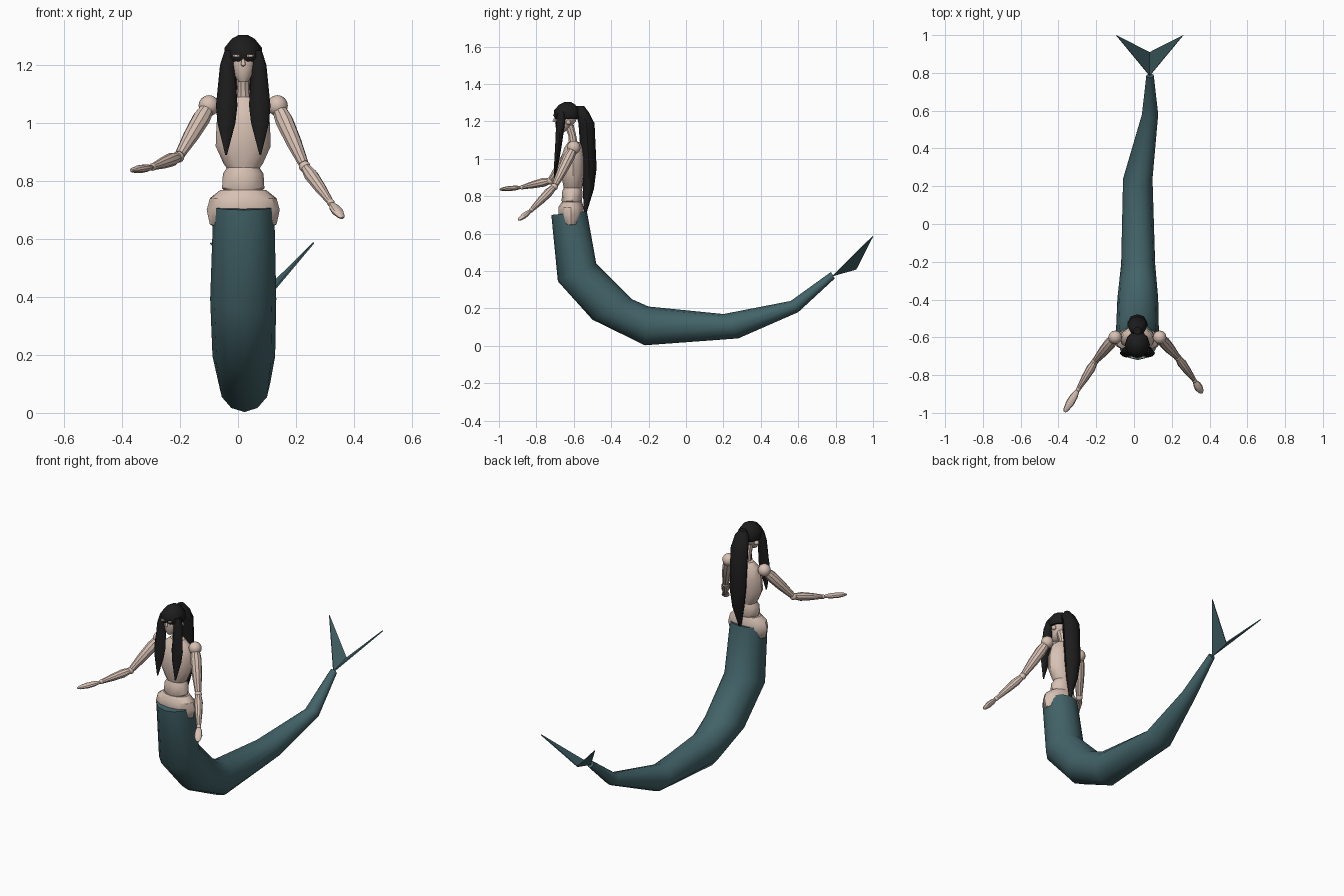
import bpy, bmesh, math
from mathutils import Vector

cube = bpy.data.objects.get("Cube")
if cube:
    bpy.data.objects.remove(cube)


def material(name, colour):
    m = bpy.data.materials.new(name)
    m.use_nodes = True
    m.diffuse_color = (*colour, 1)
    m.node_tree.nodes["Principled BSDF"].inputs["Base Color"].default_value = (*colour, 1)
    return m


SKIN = material("skin", (0.68, 0.53, 0.45))
TEAL = material("tail_teal", (0.055, 0.125, 0.14))
BLACK = material("hair_black", (0.012, 0.012, 0.012))
CX = 0.018  # middle of the upper body


def finish(name, bm, mat, angle=35):
    bmesh.ops.recalc_face_normals(bm, faces=bm.faces)
    mesh = bpy.data.meshes.new(name)
    bm.to_mesh(mesh)
    bm.free()
    mesh.materials.append(mat)
    ob = bpy.data.objects.new(name, mesh)
    bpy.context.collection.objects.link(ob)
    bpy.ops.object.select_all(action="DESELECT")
    ob.select_set(True)
    bpy.context.view_layer.objects.active = ob
    bpy.ops.object.shade_smooth_by_angle(angle=math.radians(angle))
    return ob


def loft(name, rings, mat, sides=12, angle=35):
    """Skin elliptical rings given as (centre, half axis, half axis)."""
    bm = bmesh.new()
    loops = []
    for c, u, v in rings:
        turns = [2 * math.pi * i / sides for i in range(sides)]
        loops.append([bm.verts.new(c + u * math.cos(t) + v * math.sin(t)) for t in turns])
    for a, b in zip(loops, loops[1:]):
        for i in range(sides):
            j = (i + 1) % sides
            bm.faces.new((a[i], a[j], b[j], b[i]))
    bm.faces.new(loops[0])
    bm.faces.new(loops[-1])
    return finish(name, bm, mat, angle)


def stack(name, levels, mat, x=CX, sides=12, angle=35):
    """Upright form from levels of (z, y, half width, half depth, x shift)."""
    rings = []
    for z, y, rx, ry, *dx in levels:
        c = Vector((x + (dx[0] if dx else 0), y, z))
        rings.append((c, Vector((rx, 0, 0)), Vector((0, ry, 0))))
    return loft(name, rings, mat, sides, angle)


def limb(name, a, b, radii, flat=1.0):
    """Tapered limb from a to b with radii as (fraction, radius)."""
    a, b = Vector(a), Vector(b)
    d = (b - a).normalized()
    u = d.cross(Vector((0, 0, 1))).normalized()
    v = d.cross(u)
    loft(name, [(a.lerp(b, t), u * r, v * r * flat) for t, r in radii], SKIN, 10)


def ball(name, centre, r):
    bm = bmesh.new()
    bmesh.ops.create_uvsphere(bm, u_segments=12, v_segments=8, radius=r)
    bmesh.ops.translate(bm, verts=bm.verts, vec=centre)
    finish(name, bm, SKIN, 50)


# Tail: front/lower edge (y, z), back/upper edge (y, z), middle x, half width
tail = [((-.72, .70), (-.53, .72), .02, .105),
        ((-.685, .345), (-.48, .44), .018, .114),
        ((-.50, .14), (-.29, .25), .02, .108),
        ((-.22, .003), (-.20, .21), .022, .09),
        ((.28, .04), (.20, .17), .02, .078),
        ((.60, .18), (.56, .24), .085, .043),
        ((.795, .36), (.775, .395), .085, .02)]
rings = []
for lo, hi, x, w in tail:
    p, q = Vector((x, *lo)), Vector((x, *hi))
    rings.append(((p + q) / 2, Vector((w, 0, 0)), (q - p) / 2))
loft("fish_tail", rings, TEAL, 12, 50)

# Tail fins: thin triangular blades
for side, label in ((1, "left"), (-1, "right")):
    bm = bmesh.new()
    root, notch = Vector((.083, .785, .375)), Vector((.083, .91, .41))
    tip = Vector((.083 + side * .178, 1, .587))
    n = (tip - root).cross(notch - root).normalized() * .003
    front = [bm.verts.new(p + n) for p in (root, tip, notch)]
    back = [bm.verts.new(p - n) for p in (root, tip, notch)]
    bm.faces.new(front)
    bm.faces.new(back[::-1])
    for i in range(3):
        j = (i + 1) % 3
        bm.faces.new((front[i], back[i], back[j], front[j]))
    finish(label + "_tail_fin", bm, TEAL, 20)

# Body segments
stack("hips", [(.625, -.615, .07, .04), (.65, -.615, .115, .055), (.70, -.615, .126, .068),
               (.74, -.615, .115, .068), (.768, -.61, .08, .055)], SKIN)
stack("waist", [(.75, -.61, .05, .045), (.775, -.61, .073, .055),
                (.825, -.608, .07, .054), (.855, -.605, .05, .045)], SKIN)
stack("chest", [(.835, -.605, .05, .045), (.86, -.605, .068, .052), (.92, -.605, .095, .063),
                (1.0, -.605, .092, .065), (1.06, -.6, .08, .05), (1.09, -.598, .045, .032)], SKIN)
stack("neck", [(1.06, -.6, .027, .027), (1.12, -.607, .022, .022), (1.18, -.625, .024, .026)],
      SKIN, sides=10)

# Head
stack("head", [(1.142, -.668, .016, .016), (1.165, -.658, .034, .038), (1.2, -.645, .046, .056),
               (1.24, -.638, .052, .062), (1.275, -.635, .04, .05)], SKIN, angle=50)
limb("nose", (CX, -.697, 1.225), (CX, -.708, 1.197), [(0, .004), (.8, .008), (1, .005)])
for side, label in ((1, "left"), (-1, "right")):
    ball(label + "_ear", (CX + side * .046, -.628, 1.195), .014)

# Hair cap, back fall and two front locks
stack("hair_cap", [(1.212, -.635, .058, .064), (1.225, -.638, .066, .071), (1.26, -.638, .064, .07),
                   (1.29, -.635, .04, .045), (1.304, -.633, .015, .018)], BLACK, sides=10, angle=50)
stack("back_hair", [(1.283, -.565, .02, .02), (1.25, -.555, .045, .035), (1.19, -.532, .054, .043),
                    (.95, -.518, .05, .04), (.84, -.522, .036, .03), (.715, -.538, .006, .008)],
      BLACK, sides=8, angle=50)
for side, label in ((1, "left"), (-1, "right")):
    levels = [(1.25, -.665, .018, .022, side * .046), (1.2, -.67, .026, .024, side * .054),
              (1.06, -.683, .037, .017, side * .057), (1.0, -.69, .031, .014, side * .058),
              (.89, -.703, .003, .004, side * .059)]
    stack(label + "_front_lock", levels, BLACK, sides=8, angle=50)
    # Small brow showing through the fringe
    brow = [(1.228, -.706, .011, .006, side * .024), (1.236, -.706, .013, .005, side * .026)]
    stack(label + "_brow", brow, SKIN, sides=6)

# Arms: shoulder, elbow, wrist and fingertip of each
arms = {"right": ((-.1, -.6, 1.06), (-.205, -.725, .883), (-.295, -.875, .848), (-.368, -.995, .836)),
        "left": ((.136, -.6, 1.06), (.23, -.705, .85), (.32, -.828, .725), (.36, -.895, .672))}
for label, (shoulder, elbow, wrist, tip) in arms.items():
    ball(label + "_shoulder", shoulder, .036)
    limb(label + "_upper_arm", shoulder, elbow,
         [(.05, .024), (.25, .031), (.6, .027), (.95, .018)])
    ball(label + "_elbow", elbow, .02)
    limb(label + "_forearm", elbow, wrist, [(.04, .017), (.25, .024), (.6, .02), (.97, .012)])
    ball(label + "_wrist", wrist, .013)
    limb(label + "_hand", wrist, tip, [(0, .009), (.3, .02), (.6, .022), (.9, .014), (1, .006)], .65)
